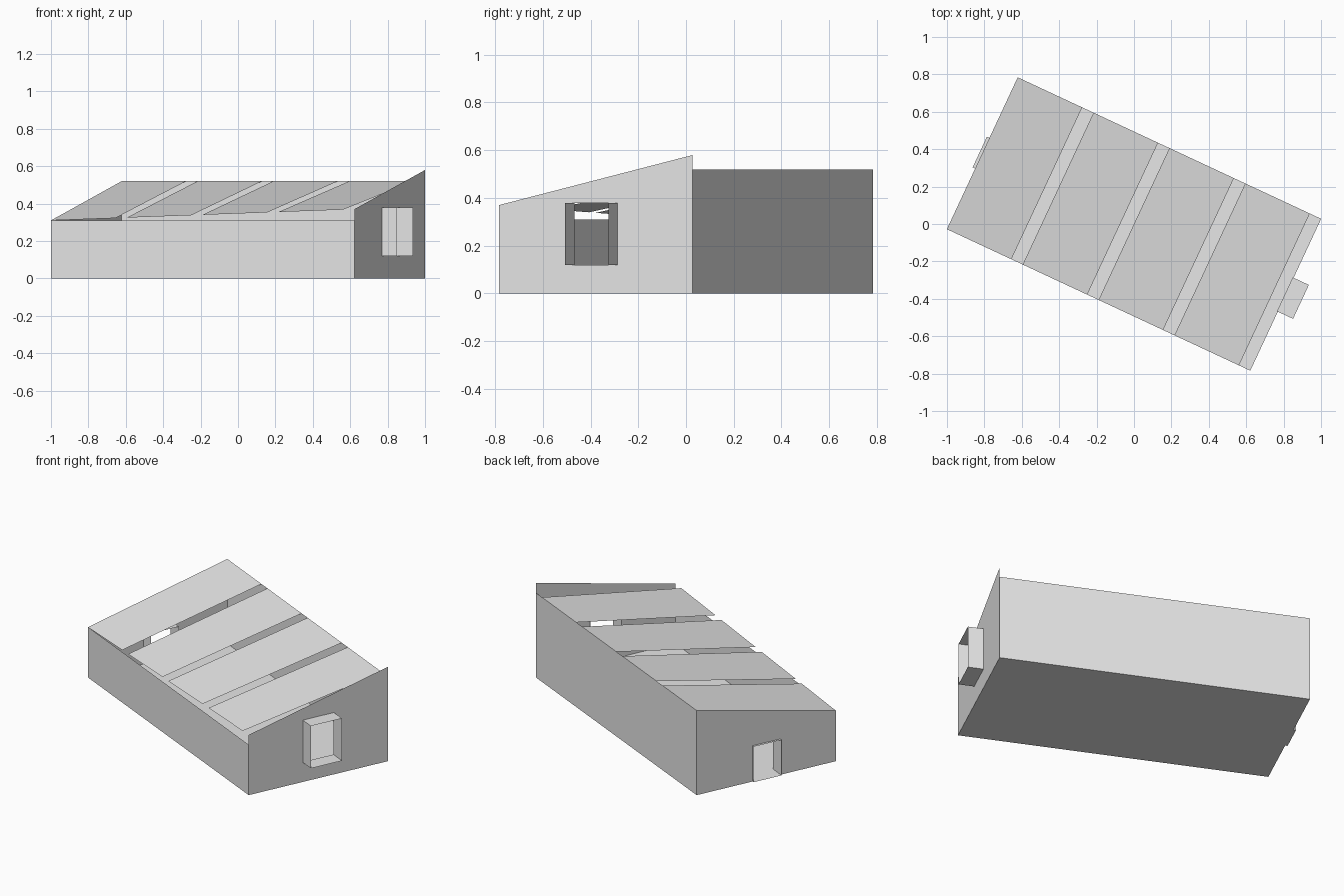
import bpy, math
from mathutils import Matrix

if "Cube" in bpy.data.objects:
    bpy.data.objects.remove(bpy.data.objects["Cube"])

L, W = 0.895, 0.448            # half length and half width
TURN = Matrix.Rotation(math.radians(-25), 4, 'Z')

plaster = bpy.data.materials.new("light_grey")
plaster.diffuse_color = (0.8, 0.8, 0.8, 1)
plaster.use_nodes = True
plaster.node_tree.nodes["Principled BSDF"].inputs["Base Color"].default_value = plaster.diffuse_color


def part(name, quads):
    """Sheet object from quads given in the building's own axes."""
    verts, faces = [], []
    for q in quads:
        faces.append(range(len(verts), len(verts) + len(q)))
        verts += [TURN @ Matrix.Translation(p).translation for p in q]
    me = bpy.data.meshes.new(name)
    me.from_pydata(verts, [], [list(f) for f in faces])
    me.materials.append(plaster)
    ob = bpy.data.objects.new(name, me)
    bpy.context.collection.objects.link(ob)
    return ob


def end_wall(name, u, z_front, z_back, half, z0, z1):
    """Sloped end wall with a centred opening."""
    def top(v):
        return z_front + (z_back - z_front) * (v + W) / (2 * W)

    def strip(a, b, lo, hi_a, hi_b):
        q = [(u, a, lo), (u, b, lo), (u, b, hi_b), (u, a, hi_a)]
        return q if u > 0 else q[::-1]
    quads = [strip(-W, -half, 0, top(-W), top(-half)),
             strip(half, W, 0, top(half), top(W)),
             strip(-half, half, z1, top(-half), top(half))]
    if z0 > 0:
        quads.append(strip(-half, half, 0, z0, z0))
    part(name, quads)


def tube(name, u0, u1, half, z0, z1):
    """Open box lining an opening."""
    ring = [(-half, z0), (half, z0), (half, z1), (-half, z1)]
    part(name, [[(u0, *ring[i]), (u1, *ring[i]),
                 (u1, *ring[(i + 1) % 4]), (u0, *ring[(i + 1) % 4])]
                for i in range(4)])


# floor and long walls
part("floor", [[(-L, -W, 0), (-L, W, 0), (L, W, 0), (L, -W, 0)]])
part("front_wall", [[(-L, -W, 0), (L, -W, 0), (L, -W, 0.31), (-L, -W, 0.31)]])
part("back_wall", [[(L, W, 0), (-L, W, 0), (-L, W, 0.52), (L, W, 0.52)]])

# end walls with window and door
end_wall("window_end_wall", L, 0.37, 0.58, 0.1, 0.12, 0.38)
end_wall("door_end_wall", -L, 0.31, 0.52, 0.09, 0, 0.22)
tube("window_hood", L - 0.005, L + 0.09, 0.1, 0.12, 0.38)
tube("door_lining", -L - 0.015, -L + 0.08, 0.09, 0.002, 0.22)

# four roof panels separated by open light slots
BAY, SLOT = 2 * L / 4, 0.067


def roof_front(u):
    return 0.31 + 0.06 * (u + L) / (2 * L)


for k in range(4):
    a = -L + k * BAY
    b = a + BAY - SLOT
    part(f"roof_panel_{k + 1}", [[(a, -W, roof_front(a)), (b, -W, roof_front(b)),
                                  (b, W, 0.52), (a, W, 0.52)]])
